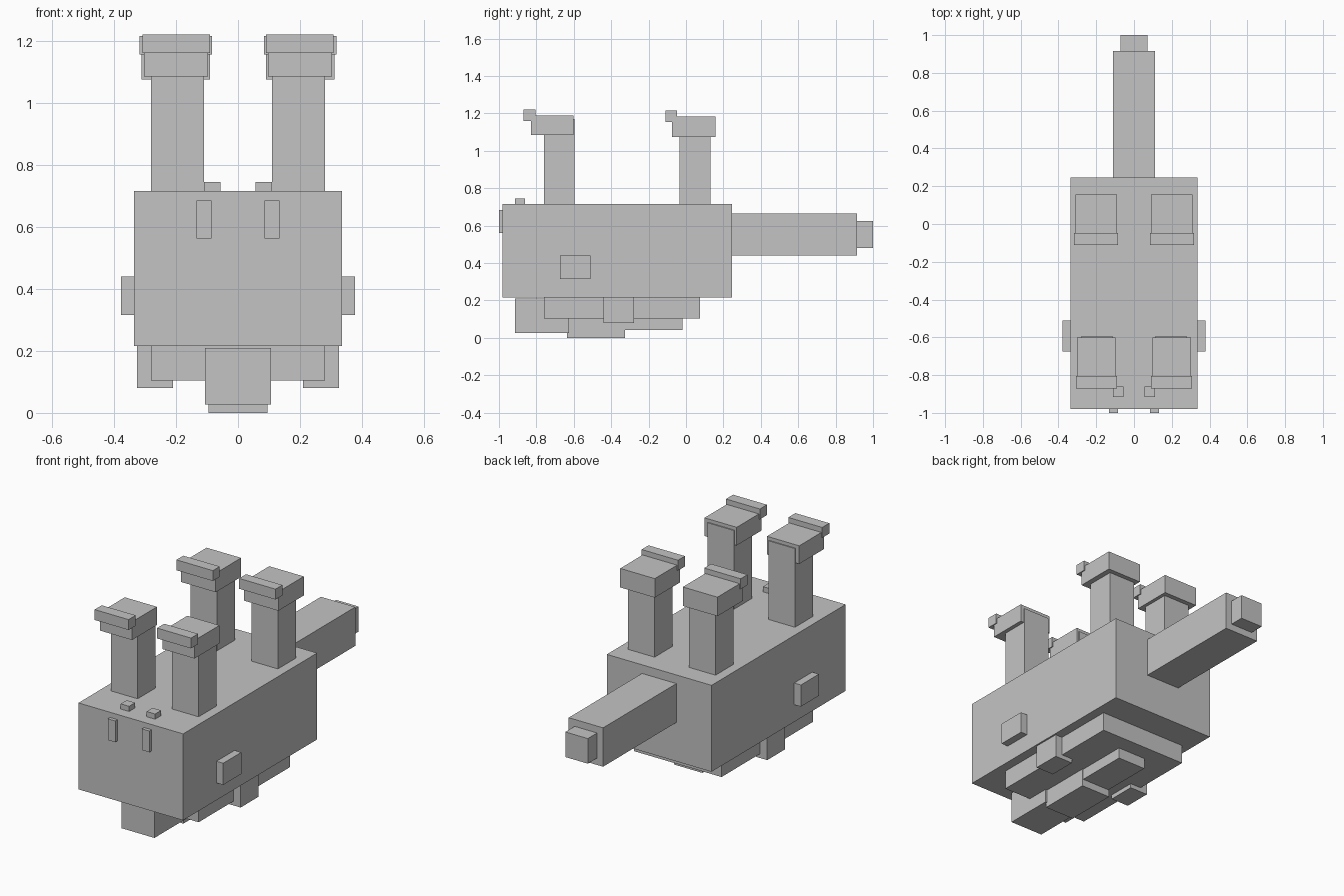
import bpy
from mathutils import Vector

cube = bpy.data.objects.get("Cube")
if cube:
    bpy.data.objects.remove(cube, do_unlink=True)

grey = bpy.data.materials.new("plain_grey")
grey.use_nodes = True
grey.diffuse_color = (0.55, 0.55, 0.55, 1)
grey.node_tree.nodes["Principled BSDF"].inputs["Base Color"].default_value = (0.55, 0.55, 0.55, 1)


def box(name, x, y, z):
    """Box spanning the given (min, max) ranges."""
    lo, hi = Vector((x[0], y[0], z[0])), Vector((x[1], y[1], z[1]))
    bpy.ops.mesh.primitive_cube_add(size=1, location=(lo + hi) / 2)
    ob = bpy.context.object
    ob.name = name
    ob.scale = hi - lo
    bpy.ops.object.transform_apply(location=False, rotation=False, scale=True)
    ob.data.materials.append(grey)
    return ob


def centred(name, half, y, z):
    return box(name, (-half, half), y, z)


def pair(name, x, y, z):
    """Box on the left and its mirror on the right."""
    box("left_" + name, x, y, z)
    box("right_" + name, (-x[1], -x[0]), y, z)


# Body and tail
centred("body", 0.335, (-0.98, 0.245), (0.215, 0.715))
centred("tail", 0.11, (0.245, 0.915), (0.44, 0.665))
centred("tail_tip", 0.072, (0.915, 1.0), (0.48, 0.625))

# Belly plate with the blocks beneath it
centred("belly_plate", 0.28, (-0.76, 0.075), (0.105, 0.215))
centred("front_belly_block", 0.106, (-0.915, -0.625), (0.027, 0.21))
centred("middle_belly_block", 0.095, (-0.635, -0.325), (0, 0.105))
centred("rear_belly_block", 0.09, (-0.325, -0.02), (0.042, 0.105))
pair("belly_knob", (0.21, 0.325), (-0.44, -0.278), (0.08, 0.215))

# Small details on the front, top and sides
pair("eye", (0.085, 0.133), (-1.0, -0.98), (0.562, 0.685))
pair("top_knob", (0.056, 0.11), (-0.915, -0.86), (0.715, 0.745))
pair("side_knob", (0.335, 0.378), (-0.675, -0.51), (0.315, 0.44))

# Upright front legs, standing slightly proud of the back of the feet
pair("front_leg", (0.11, 0.28), (-0.76, -0.596), (0.715, 1.17))
pair("front_foot", (0.097, 0.303), (-0.83, -0.602), (1.085, 1.19))
pair("front_toe", (0.091, 0.308), (-0.87, -0.805), (1.16, 1.22))

# Upright rear legs
pair("rear_leg", (0.11, 0.28), (-0.035, 0.13), (0.715, 1.075))
pair("rear_foot", (0.09, 0.311), (-0.075, 0.157), (1.075, 1.185))
pair("rear_toe", (0.084, 0.317), (-0.11, -0.047), (1.155, 1.215))
